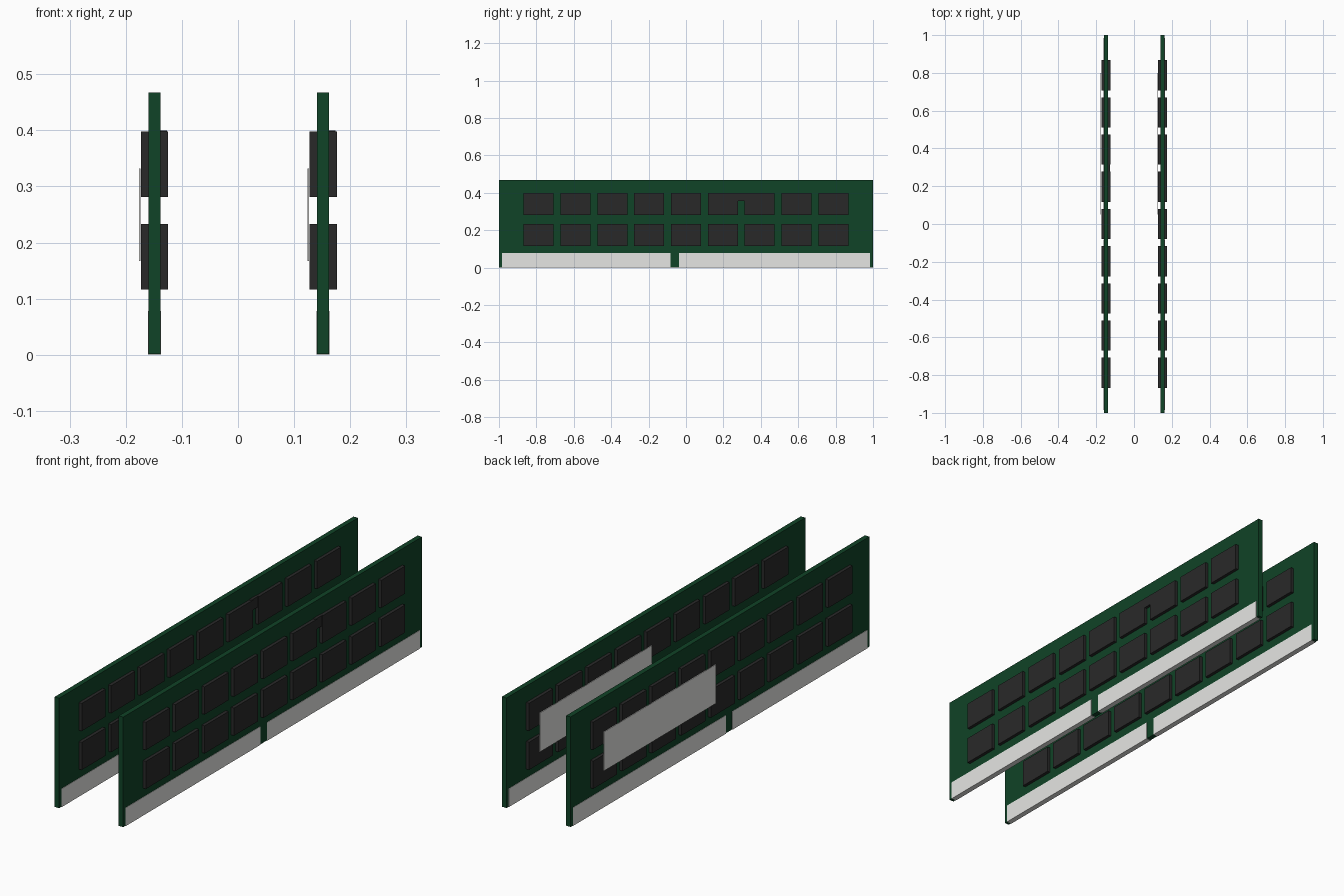
import bpy
import bmesh
from mathutils import Matrix, Vector

cube = bpy.data.objects.get("Cube")
if cube:
    bpy.data.objects.remove(cube, do_unlink=True)


def make_material(name, rgb):
    mat = bpy.data.materials.new(name)
    mat.use_nodes = True
    mat.diffuse_color = (*rgb, 1)
    mat.node_tree.nodes["Principled BSDF"].inputs["Base Color"].default_value = (*rgb, 1)
    return mat


GREEN = make_material("board green", (0.005, 0.056, 0.02))
BLACK = make_material("chip black", (0.022, 0.022, 0.022))
GREY = make_material("light grey", (0.79, 0.79, 0.77))


def boxes(name, mat, spans, offset):
    """One object made of boxes, each given as x, y and z ranges."""
    bm = bmesh.new()
    for span in spans:
        low = Vector([r[0] for r in span])
        high = Vector([r[1] for r in span])
        place = Matrix.Translation((low + high) / 2) @ Matrix.Diagonal((*(high - low), 1))
        bmesh.ops.create_cube(bm, size=1, matrix=place)
    mesh = bpy.data.meshes.new(name)
    bm.to_mesh(mesh)
    bm.free()
    mesh.materials.append(mat)
    obj = bpy.data.objects.new(name, mesh)
    obj.location.x = offset
    bpy.context.collection.objects.link(obj)


BOARD = 0.0105     # half thickness of the board
CHIP = 0.0243      # reach of the chips from the board centre
CONTACT = 0.0117
PITCH, CHIP_WIDTH = 0.197, 0.16
ROWS = [(0.116, 0.233), (0.281, 0.398)]

# Chip grid, nine columns by two rows on both faces
chips = []
for side in ((-CHIP, -BOARD), (BOARD, CHIP)):
    for column in range(-4, 5):
        y = column * PITCH
        for row in ROWS:
            chips.append((side, (y - CHIP_WIDTH / 2, y + CHIP_WIDTH / 2), row))

# Two matching modules side by side
for side, x in (("right", -0.1487), ("left", 0.1517)):
    boxes(f"{side}_board", GREEN, [((-BOARD, BOARD), (-1, 1), (0.001, 0.467))], x)
    boxes(f"{side}_memory_chips", BLACK, chips, x)
    # Small controller between two upper chips
    boxes(f"{side}_small_chip", BLACK,
          [((BOARD, 0.0225), (0.27, 0.316), (0.355, 0.4))], x)
    # Edge contacts, split by the key gap
    boxes(f"{side}_contacts", GREY,
          [((-CONTACT, CONTACT), span, (0, 0.078))
           for span in ((-0.985, -0.082), (-0.038, 0.985))], x)
    # Blank label lying over the chips
    boxes(f"{side}_label", GREY,
          [((-0.028, -0.0253), (0.05, 0.8), (0.167, 0.332))], x)
